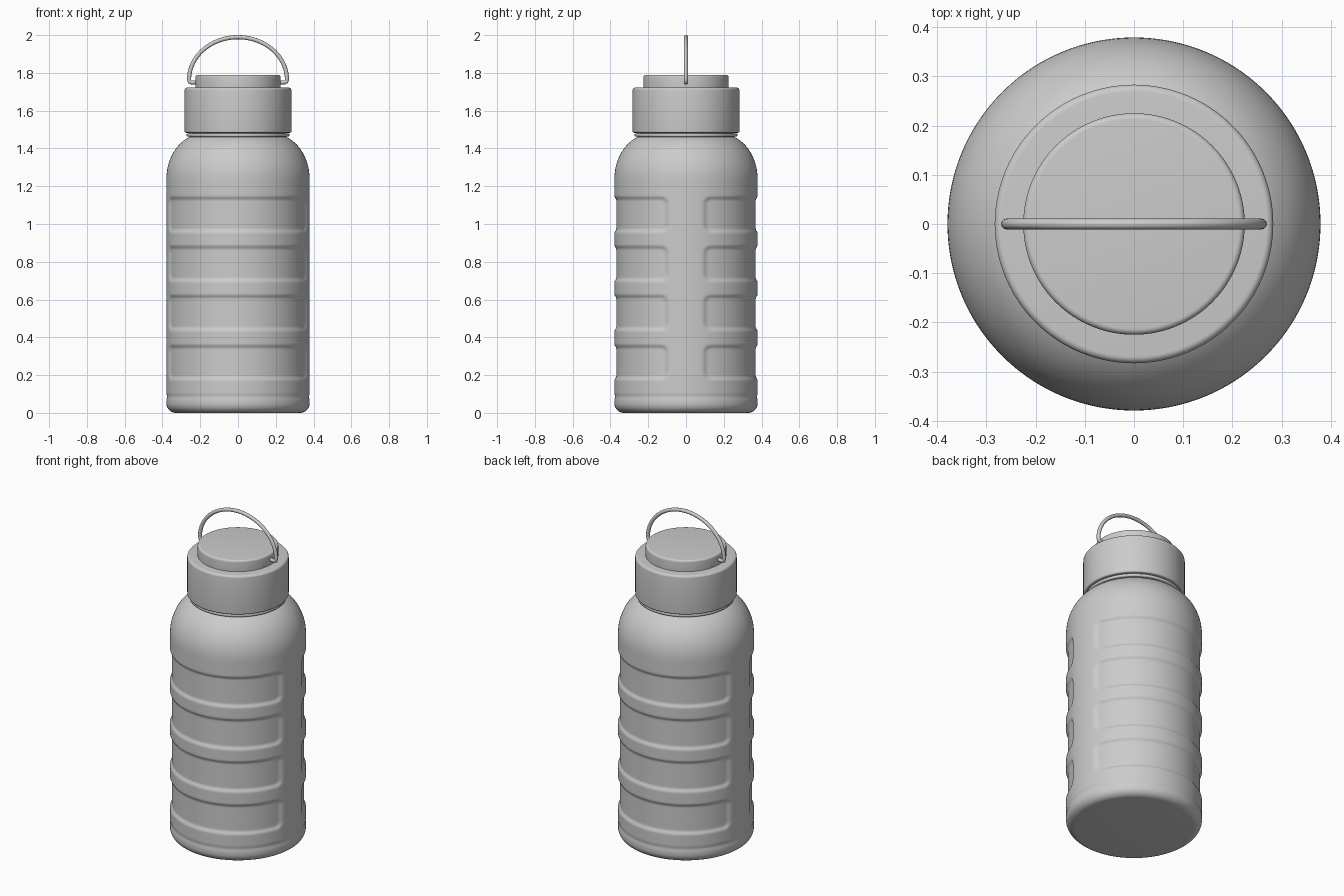
import bpy, bmesh, math
from math import sin, cos, pi, radians

if "Cube" in bpy.data.objects:
    bpy.data.objects.remove(bpy.data.objects["Cube"])

R = 0.379           # body radius
GRIP_ROWS = [(0.18, 0.355), (0.44, 0.62), (0.70, 0.88), (0.96, 1.14)]


def smooth(t):
    t = max(0.0, min(1.0, t))
    return t * t * (3 - 2 * t)


def lathe(name, profile, seg=96, offset=None):
    """Spin a (radius, z) profile around z, with an optional radial offset(angle, z)."""
    bm = bmesh.new()
    rings = []
    for r, z in profile:
        ring = []
        for i in range(seg):
            a = 2 * pi * i / seg
            q = r + (offset(a, z) if offset else 0)
            ring.append(bm.verts.new((q * cos(a), q * sin(a), z)))
        rings.append(ring)
    for lo, hi in zip(rings, rings[1:]):
        for i in range(seg):
            j = (i + 1) % seg
            bm.faces.new((lo[i], lo[j], hi[j], hi[i]))
    bm.faces.new(rings[0][::-1])
    bm.faces.new(rings[-1])
    me = bpy.data.meshes.new(name)
    bm.to_mesh(me)
    bm.free()
    ob = bpy.data.objects.new(name, me)
    bpy.context.collection.objects.link(ob)
    bpy.ops.object.select_all(action='DESELECT')
    ob.select_set(True)
    bpy.context.view_layer.objects.active = ob
    bpy.ops.object.shade_smooth_by_angle(angle=radians(40))
    return ob


def rounded_disc(r, z0, z1, b0, b1, n=6):
    """Profile of a cylinder with rounded lower and upper rims."""
    t = [pi / 2 * i / n for i in range(n + 1)]
    return ([(r - b0 + b0 * sin(a), z0 + b0 - b0 * cos(a)) for a in t] +
            [(r - b1 + b1 * cos(a), z1 - b1 + b1 * sin(a)) for a in t])


def grip(a, z):
    """Recessed rounded grip panels on the front and back."""
    side = math.asin(min(1, abs(sin(a)))) * R - 0.10   # arc distance past panel end
    d = 0.0
    for z0, z1 in GRIP_ROWS:
        v = min(z - z0, z1 - z)
        c = 0.035
        if side < c and v < c:
            inside = c - math.hypot(c - side, c - v)
        else:
            inside = min(side, v)
        d = max(d, smooth((inside + 0.008) / 0.022))
    return -0.010 * d


# Body: rounded base, straight wall with grip panels, curved shoulder
profile = [(R - 0.05 + 0.05 * sin(pi / 2 * i / 8), 0.05 - 0.05 * cos(pi / 2 * i / 8))
           for i in range(9)]
profile += [(R - (0.003 if z < 10 else 0) * (1 if 8 <= z else 0), z / 100)
            for z in range(6, 16)]
profile += [(R, 0.16 + 0.0075 * i) for i in range(134)]
profile += [(R, 1.18), (R, 1.22)]
profile += [(R - 0.2 + 0.2 * cos(t), 1.24 + 0.24 * sin(t))
            for t in [radians(67) * i / 16 for i in range(17)]]
lathe("body", profile, 192, grip)

# Neck with a small collar ring
lathe("neck", [(0.258, 1.44), (0.258, 1.50)])
lathe("collar", rounded_disc(0.272, 1.462, 1.48, 0.007, 0.007))

# Cap and raised lid
lathe("cap", rounded_disc(0.283, 1.483, 1.722, 0.008, 0.014))
lathe("lid", rounded_disc(0.225, 1.70, 1.79, 0.005, 0.012))

# Carry handle: wire arch whose ends turn in to the lid
cu = bpy.data.curves.new("handle", 'CURVE')
cu.dimensions = '3D'
cu.bevel_depth = 0.011
cu.bevel_resolution = 4
cu.use_fill_caps = True
hook = [(0.20, 1.750), (0.248, 1.750), (0.256, 1.753)]
arch = [(0.259 * cos(pi * i / 48), 1.764 + 0.225 * sin(pi * i / 48)) for i in range(49)]
path = hook + arch + [(-x, z) for x, z in reversed(hook)]
sp = cu.splines.new('POLY')
sp.points.add(len(path) - 1)
for p, (x, z) in zip(sp.points, path):
    p.co = (x, 0, z, 1)
sp.use_smooth = True
handle = bpy.data.objects.new("handle", cu)
bpy.context.collection.objects.link(handle)
